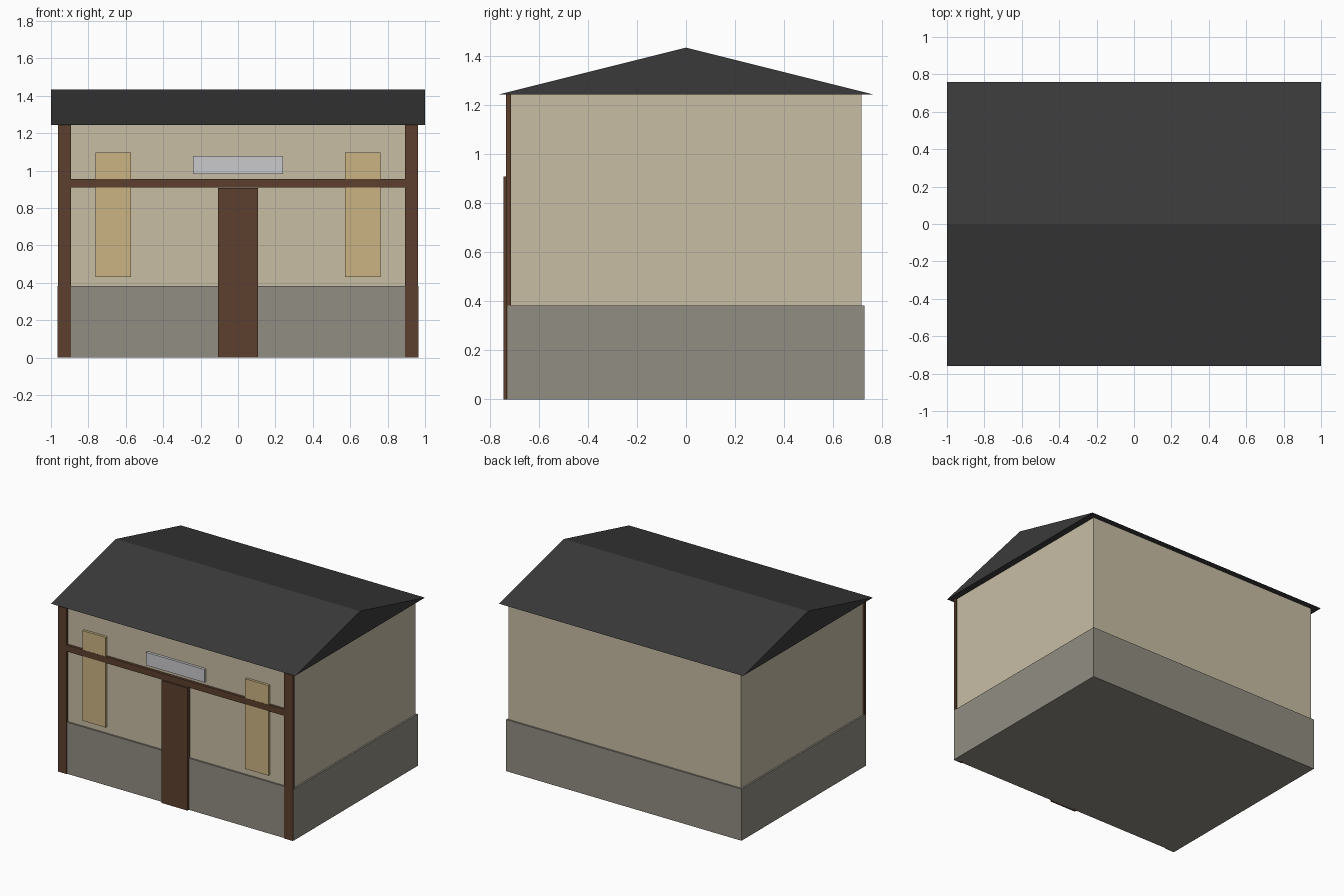
import bpy
import bmesh

if "Cube" in bpy.data.objects:
    bpy.data.objects.remove(bpy.data.objects["Cube"])


def material(name, r, g, b):
    """Flat material from 0-255 sRGB values."""
    def lin(c):
        c /= 255
        return c / 12.92 if c <= 0.04045 else ((c + 0.055) / 1.055) ** 2.4
    m = bpy.data.materials.new(name)
    m.diffuse_color = (lin(r), lin(g), lin(b), 1)
    m.use_nodes = True
    m.node_tree.nodes["Principled BSDF"].inputs["Base Color"].default_value = m.diffuse_color
    return m


def add_mesh(name, bm, mat):
    bmesh.ops.recalc_face_normals(bm, faces=bm.faces)
    me = bpy.data.meshes.new(name)
    bm.to_mesh(me)
    bm.free()
    me.materials.append(mat)
    ob = bpy.data.objects.new(name, me)
    bpy.context.collection.objects.link(ob)
    return ob


def box(name, mat, x, y, z):
    """Box given by (min, max) ranges on each axis."""
    bm = bmesh.new()
    bmesh.ops.create_cube(bm, size=1)
    for v in bm.verts:
        v.co = [r[0] if c < 0 else r[1] for c, r in zip(v.co, (x, y, z))]
    return add_mesh(name, bm, mat)


plaster = material("cream plaster", 200, 189, 165)
stone = material("grey stone", 145, 141, 130)
wood = material("dark brown wood", 92, 64, 46)
glass = material("warm window", 203, 180, 130)
sign = material("pale sign", 202, 202, 206)
slate = material("dark slate", 58, 58, 58)

# Body: stone plinth with plastered walls rising out of it
box("stone_base", stone, (-0.965, 0.965), (-0.728, 0.728), (0, 0.382))
box("walls", plaster, (-0.953, 0.953), (-0.715, 0.715), (0.004, 1.243))

# Gable roof: triangular profile extruded along x
bm = bmesh.new()
profile = [(-0.76, 1.243), (0.76, 1.243), (0, 1.433)]
end = bm.faces.new([bm.verts.new((-1, y, z)) for y, z in profile])
ext = bmesh.ops.extrude_face_region(bm, geom=[end], use_keep_orig=True)
moved = [g for g in ext["geom"] if isinstance(g, bmesh.types.BMVert)]
bmesh.ops.translate(bm, verts=moved, vec=(2, 0, 0))
add_mesh("roof", bm, slate)

# Timber front: corner posts, cross beam and door
for side, s in (("left", -1), ("right", 1)):
    box(side + "_post", wood, sorted((s * 0.893, s * 0.963)),
        (-0.734, -0.713), (0, 1.243))
    # Tall window panel on each side of the door
    box(side + "_window", glass, sorted((s * 0.572, s * 0.763)),
        (-0.733, -0.713), (0.43, 1.098))
box("cross_beam", wood, (-0.893, 0.893), (-0.734, -0.713), (0.909, 0.956))
box("door", wood, (-0.106, 0.106), (-0.744, -0.713), (0, 0.907))

# Blank sign board above the door
box("sign_board", sign, (-0.24, 0.24), (-0.734, -0.713), (0.981, 1.077))
